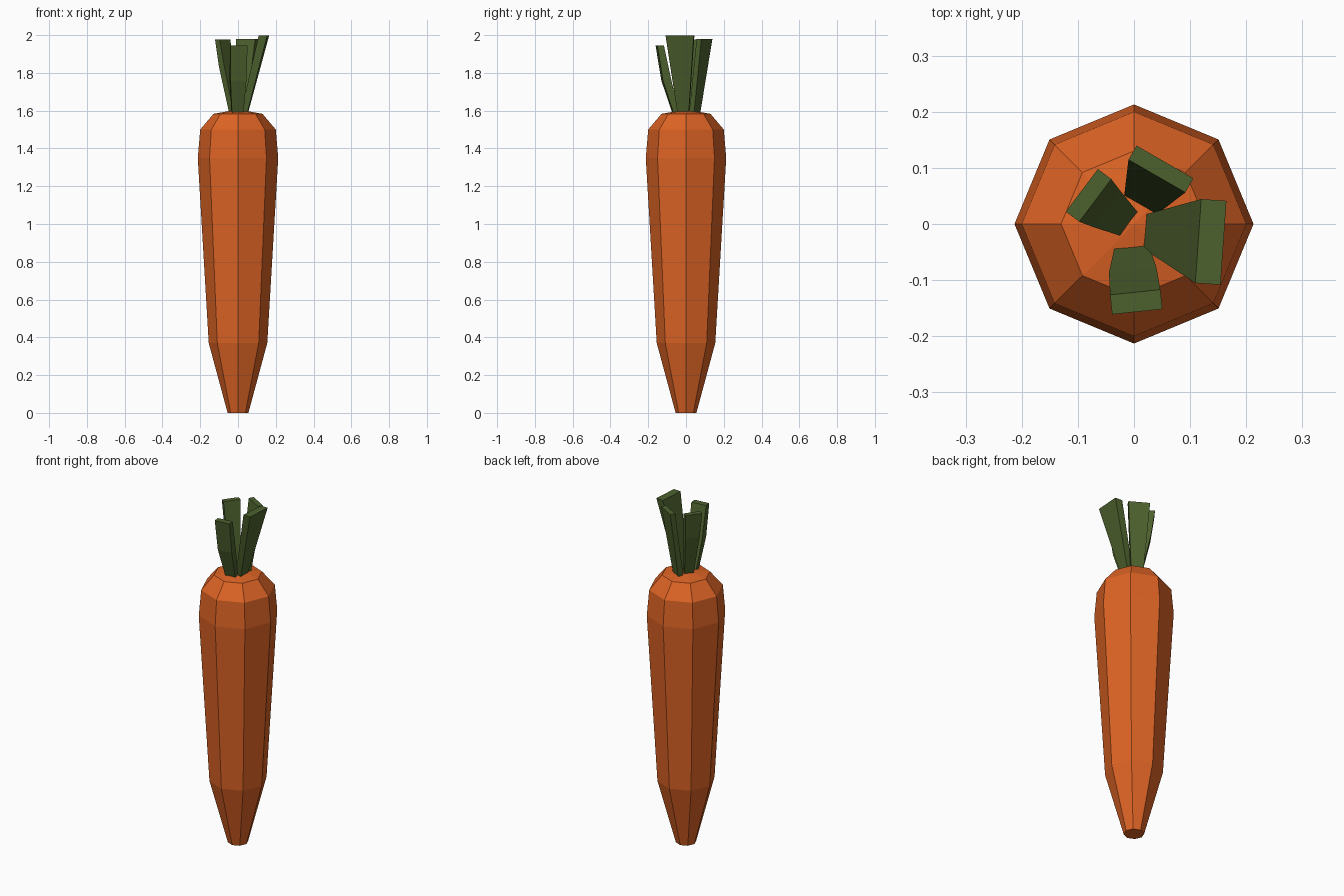
import bpy, bmesh, math
from mathutils import Vector, Matrix

if "Cube" in bpy.data.objects:
    bpy.data.objects.remove(bpy.data.objects["Cube"])


def material(name, rgb):
    m = bpy.data.materials.new(name)
    m.diffuse_color = (*rgb, 1)
    m.use_nodes = True
    m.node_tree.nodes["Principled BSDF"].inputs["Base Color"].default_value = m.diffuse_color
    return m


ORANGE = material("carrot orange", (0.72, 0.125, 0.018))
GREEN = material("leaf green", (0.075, 0.12, 0.027))


def loft(name, rings, mat, apex=None):
    """Skin a stack of rings; close with caps, or with a fan to an apex."""
    bm = bmesh.new()
    loops = [[bm.verts.new(p) for p in ring] for ring in rings]
    n = len(loops[0])
    for a, b in zip(loops, loops[1:]):
        for i in range(n):
            j = (i + 1) % n
            bm.faces.new((a[i], a[j], b[j], b[i]))
    bm.faces.new(loops[0][::-1])
    top = loops[-1]
    if apex:
        tip = bm.verts.new(apex)
        for i in range(n):
            bm.faces.new((top[i], top[(i + 1) % n], tip))
    else:
        bm.faces.new(top)
    bmesh.ops.recalc_face_normals(bm, faces=bm.faces)
    me = bpy.data.meshes.new(name)
    bm.to_mesh(me)
    bm.free()
    me.materials.append(mat)
    bpy.context.collection.objects.link(bpy.data.objects.new(name, me))


# Root: eight-sided turned profile (radius, height)
profile = [(0.055, 0), (0.155, 0.37), (0.213, 1.35), (0.2, 1.5), (0.13, 1.583)]
loft("root", [[(r * math.cos(k * math.pi / 4), r * math.sin(k * math.pi / 4), z)
               for k in range(8)] for r, z in profile], ORANGE, (0, 0, 1.607))

# Leaf stalks: width direction in degrees, then sections (x, y, z, width, thickness)
leaves = {
    "right_stalk": (86, [(0.032, -0.014, 1.58, 0.058, 0.034),
                         (0.137, -0.032, 1.997, 0.15, 0.045)]),
    "back_stalk": (-30, [(0.018, 0.045, 1.58, 0.065, 0.03),
                         (0.048, 0.098, 1.98, 0.117, 0.029)]),
    "left_stalk": (53, [(-0.018, 0.007, 1.58, 0.05, 0.03),
                        (-0.062, 0.037, 1.83, 0.08, 0.036),
                        (-0.081, 0.051, 1.977, 0.095, 0.03)]),
    "front_stalk": (6, [(-0.003, -0.052, 1.58, 0.06, 0.03),
                        (0, -0.104, 1.76, 0.085, 0.045),
                        (0.004, -0.139, 1.945, 0.09, 0.035)]),
}
for name, (angle, sections) in leaves.items():
    turn = Matrix.Rotation(math.radians(angle), 3, 'Z')
    rings = [[Vector((x, y, z)) + turn @ Vector((sx * w / 2, sy * t / 2, 0))
              for sx, sy in ((-1, -1), (1, -1), (1, 1), (-1, 1))]
             for x, y, z, w, t in sections]
    loft(name, rings, GREEN)
